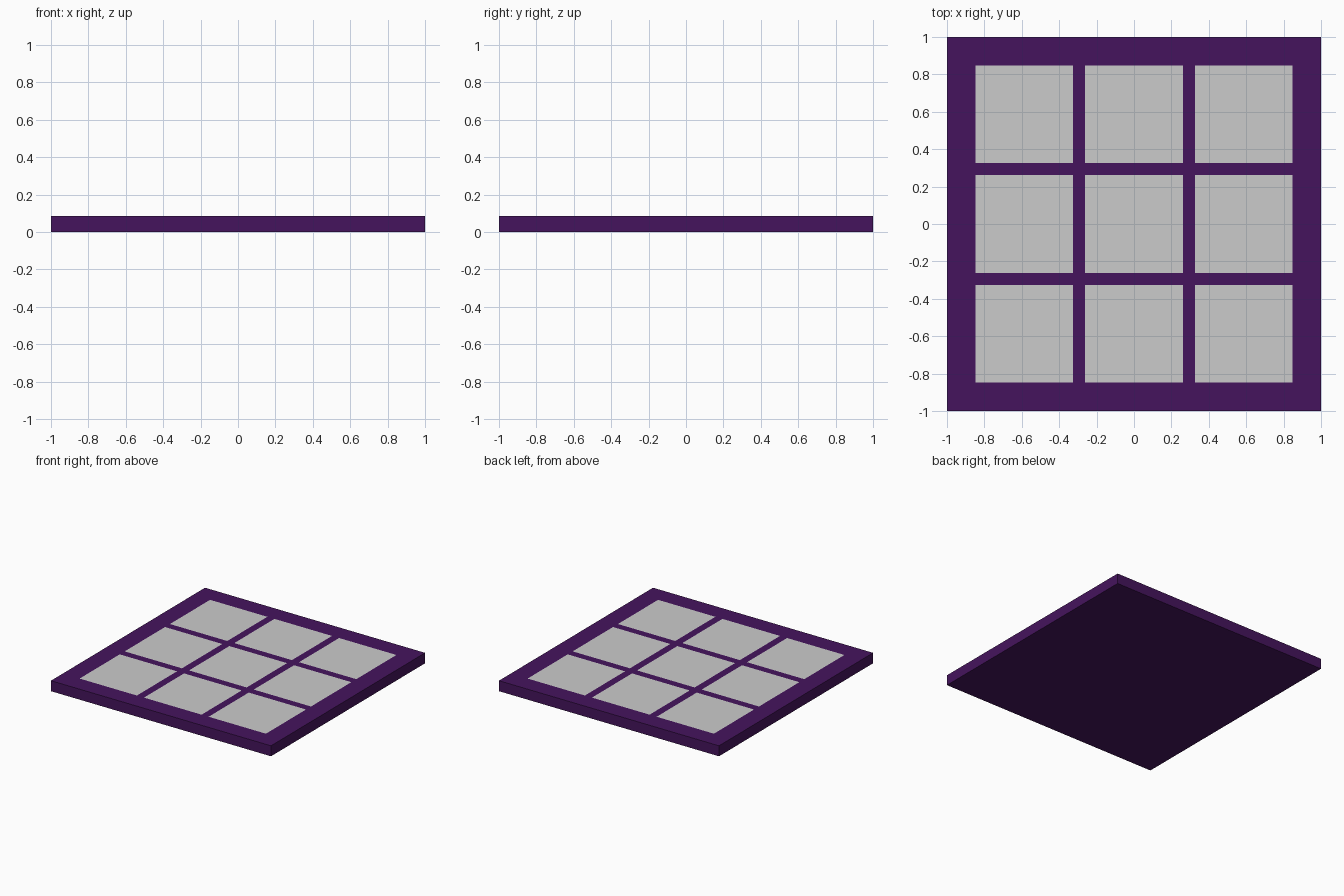
import bpy, bmesh

if "Cube" in bpy.data.objects:
    bpy.data.objects.remove(bpy.data.objects["Cube"])

H = 0.086
CUTS = [-1, -0.847, -0.326, -0.262, 0.262, 0.326, 0.847, 1]
TILE_BANDS = [(-0.847, -0.326), (-0.262, 0.262), (0.326, 0.847)]

purple = bpy.data.materials.new("dark_purple")
purple.diffuse_color = (0.06, 0.007, 0.11, 1)
purple.use_nodes = True
purple.node_tree.nodes["Principled BSDF"].inputs["Base Color"].default_value = purple.diffuse_color


def add_object(name, bm, mat=None):
    mesh = bpy.data.meshes.new(name)
    bm.to_mesh(mesh)
    bm.free()
    if mat:
        mesh.materials.append(mat)
    obj = bpy.data.objects.new(name, mesh)
    bpy.context.collection.objects.link(obj)
    return obj


# Board: lattice top, straight sides and closed bottom
bm = bmesh.new()
n = len(CUTS)
v = [[bm.verts.new((x, y, H)) for y in CUTS] for x in CUTS]
cells = {(i, j): bm.faces.new((v[i][j], v[i + 1][j], v[i + 1][j + 1], v[i][j + 1]))
         for i in range(n - 1) for j in range(n - 1)}
rim = [e for e in bm.edges if e.is_boundary]
ext = bmesh.ops.extrude_edge_only(bm, edges=rim)["geom"]
for p in ext:
    if isinstance(p, bmesh.types.BMVert):
        p.co.z = 0
bmesh.ops.holes_fill(bm, edges=[e for e in bm.edges if e.is_boundary], sides=0)
bmesh.ops.recalc_face_normals(bm, faces=bm.faces[:])
# Openings where the tiles sit flush
holes = [f for (i, j), f in cells.items() if i % 2 and j % 2]
bmesh.ops.delete(bm, geom=holes, context="FACES")
add_object("board_frame", bm, purple)

# Nine flush grey tiles
for r, (y0, y1) in enumerate(TILE_BANDS):
    for c, (x0, x1) in enumerate(TILE_BANDS):
        bm = bmesh.new()
        bm.faces.new([bm.verts.new((x, y, H))
                      for x, y in ((x0, y0), (x1, y0), (x1, y1), (x0, y1))])
        add_object(f"tile_{r + 1}_{c + 1}", bm)
